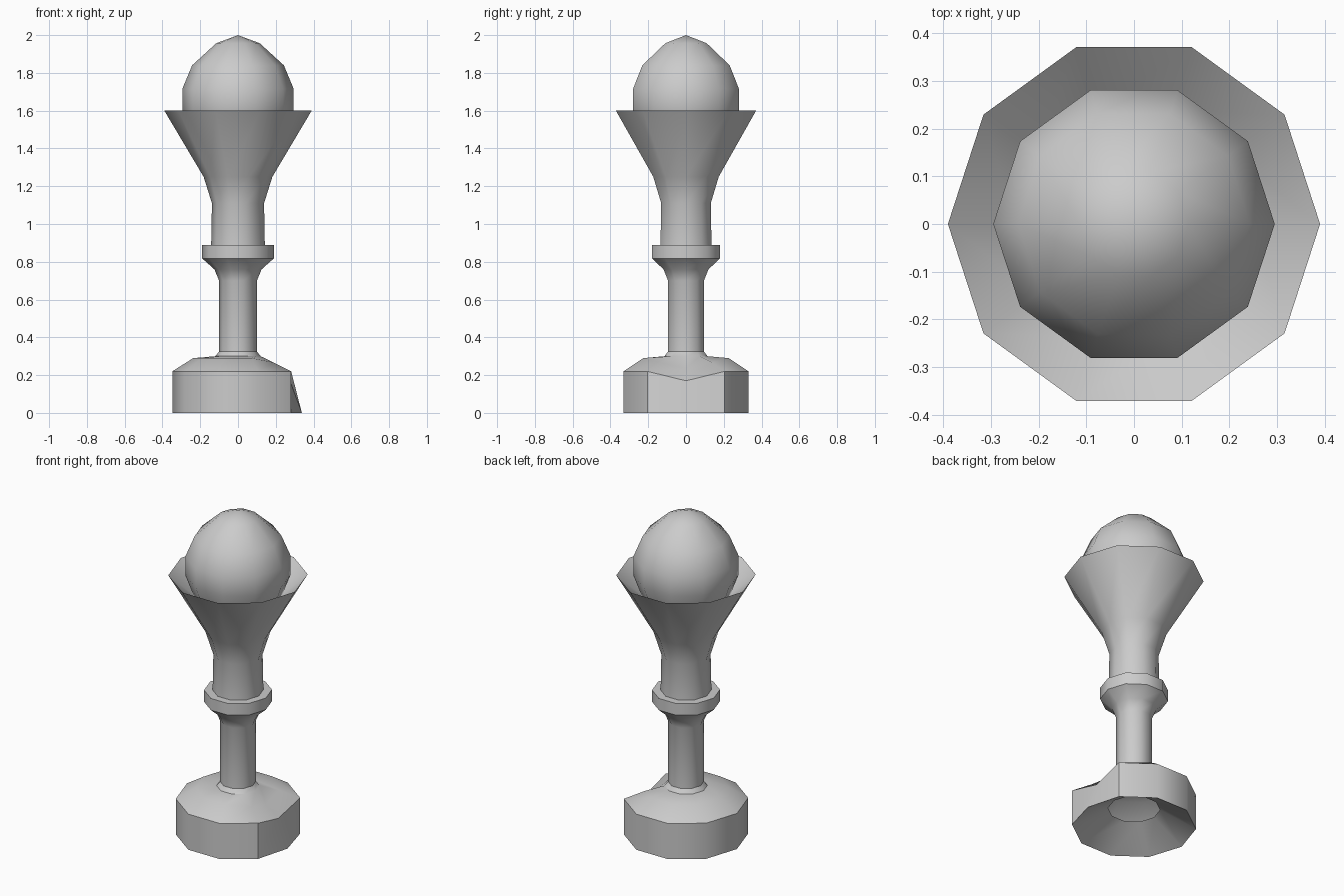
import bpy, bmesh, math

if "Cube" in bpy.data.objects:
    bpy.data.objects.remove(bpy.data.objects["Cube"])

SIDES = 10


def lathe(name, profile, dents=None, tip=None):
    """Spin (radius, z) rings around z; dents replace single ring points."""
    dents = dents or {}
    bm = bmesh.new()
    rings = []
    for i, (r, z) in enumerate(profile):
        ring = []
        for k in range(SIDES):
            rr, zz = dents.get((i, k), (r, z))
            a = math.tau * k / SIDES
            ring.append(bm.verts.new((rr * math.cos(a), rr * math.sin(a), zz)))
        rings.append(ring)
    for lo, hi in zip(rings, rings[1:]):
        for k in range(SIDES):
            n = (k + 1) % SIDES
            bm.faces.new((lo[k], lo[n], hi[n], hi[k]))
    if tip is not None:
        top = bm.verts.new((0, 0, tip))
        for k in range(SIDES):
            bm.faces.new((rings[-1][k], rings[-1][(k + 1) % SIDES], top))
    mesh = bpy.data.meshes.new(name)
    bm.to_mesh(mesh)
    bm.free()
    obj = bpy.data.objects.new(name, mesh)
    bpy.context.collection.objects.link(obj)
    bpy.ops.object.select_all(action='DESELECT')
    obj.select_set(True)
    bpy.context.view_layer.objects.active = obj
    bpy.ops.object.shade_smooth_by_angle(angle=math.radians(40))
    return obj


# Hollow foot with a dent on the +x side
lathe("foot",
      [(0.146, 0.115), (0.348, 0.0), (0.348, 0.22), (0.237, 0.29),
       (0.12, 0.30), (0.10, 0.325)],
      {(1, 0): (0.338, 0.0), (2, 0): (0.275, 0.17), (3, 0): (0.19, 0.235),
       (3, 1): (0.232, 0.267), (3, 9): (0.232, 0.267)})

# Stem, collar and flared cup with a hollow inside
lathe("stem_and_cup",
      [(0.10, 0.325), (0.10, 0.70), (0.125, 0.76), (0.19, 0.818),
       (0.19, 0.89), (0.142, 0.89), (0.138, 1.11), (0.182, 1.25),
       (0.39, 1.60), (0.25, 1.48)])

# Ball resting in the cup
lathe("ball",
      [(0.25, 1.48), (0.295, 1.60), (0.295, 1.715), (0.243, 1.84), (0.115, 1.957)],
      tip=2.0)
